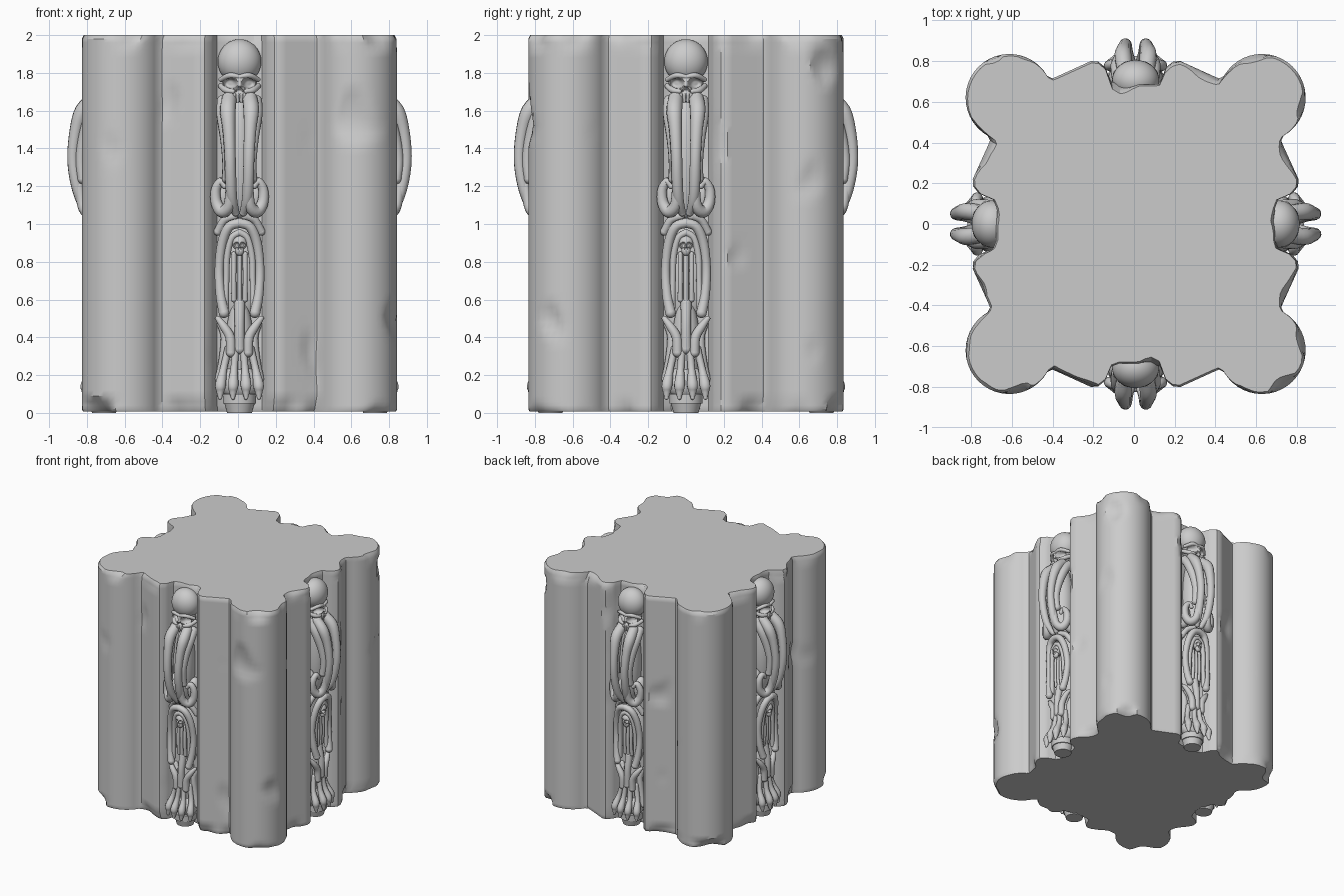
import bpy, bmesh, math
from mathutils import Vector, Matrix, noise

cube = bpy.data.objects.get("Cube")
if cube:
    bpy.data.objects.remove(cube)

GREY = (0.6, 0.6, 0.6, 1)
stone = bpy.data.materials.new("grey stone")
stone.use_nodes = True
stone.diffuse_color = GREY
stone.node_tree.nodes["Principled BSDF"].inputs["Base Color"].default_value = GREY
CENTRE_X = 0.008


def add_mesh(name, bm, angle):
    mesh = bpy.data.meshes.new(name)
    bm.to_mesh(mesh)
    bm.free()
    mesh.materials.append(stone)
    mesh.polygons.foreach_set("use_smooth", [True] * len(mesh.polygons))
    mesh.set_sharp_from_angle(angle=math.radians(angle))
    return mesh


def add_object(name, mesh):
    obj = bpy.data.objects.new(name, mesh)
    bpy.context.scene.collection.objects.link(obj)
    return obj


def bridge(bm, low, high):
    for i in range(len(low)):
        j = (i + 1) % len(low)
        bm.faces.new((low[i], low[j], high[j], high[i]))


def blob(bm, pos, size, mirror=False, detail=4):
    for side in ((1, -1) if mirror else (1,)):
        place = Matrix.Translation((pos[0] * side, pos[1], pos[2]))
        bmesh.ops.create_icosphere(bm, subdivisions=detail, radius=1,
                                   matrix=place @ Matrix.Diagonal((*size, 1)))


def strand(bm, points, mirror=True, segments=12, steps=4):
    """Smooth tapered tube with round ends through (x, y, z, radius) points."""
    for side in ((1, -1) if mirror else (1,)):
        pts = [Vector((p[0] * side, *p[1:])) for p in points]
        pts = [pts[0]] + pts + [pts[-1]]
        path = [pts[0]]
        for a, b, c, d in zip(pts, pts[1:], pts[2:], pts[3:]):
            for t in (k / steps for k in range(1, steps + 1)):
                path.append(0.5 * (2 * b + (c - a) * t + (2 * a - 5 * b + 4 * c - d) * t ** 2
                                   + (3 * b - a - 3 * c + d) * t ** 3))
        normal, previous = Vector((0.3, -1, 0.2)), None
        for k, p in enumerate(path):
            along = (path[min(k + 1, len(path) - 1)] - path[max(k - 1, 0)]).to_3d().normalized()
            normal = (normal - along * normal.dot(along)).normalized()
            across = along.cross(normal)
            ring = []
            for s in range(segments):
                ang = math.tau * s / segments
                ring.append(bm.verts.new(p.to_3d() + p.w * (normal * math.cos(ang) + across * math.sin(ang))))
            if previous:
                bridge(bm, previous, ring)
            previous = ring
        for end in (path[0], path[-1]):
            blob(bm, end[:3], (end.w,) * 3, detail=3)


def press(bm, pos, size, depth):
    """Push a rounded hollow back into the surface."""
    for v in bm.verts:
        d = sum(((v.co[k] - pos[k]) / size[k]) ** 2 for k in (0, 2))
        if d < 1 and v.co.y < -.7:
            v.co.y += depth * (1 - d ** 2)


def carve(name, bm):
    """Set one copy of the carving on each face, without the back buried in the pillar."""
    buried = [f for f in bm.faces if f.calc_center_median().y > -0.65]
    bmesh.ops.delete(bm, geom=buried, context='FACES')
    mesh = add_mesh(name, bm, 50)
    for i, face in enumerate(("front", "right", "back", "left")):
        obj = add_object(f"{face}_{name}", mesh)
        obj.rotation_euler.z = i * math.pi / 2
        obj.location.x = CENTRE_X


# Pillar outline: one niche face plus one round corner, turned four times
half = [(.08, -.685), (.12, -.7), (.15, -.77), (.185, -.798), (.22, -.8), (.385, -.725), (.41, -.715)]
side = [Vector((-x, y)) for x, y in reversed(half)] + [Vector(p) for p in half]
quarter = []
for a, b in zip(side, side[1:]):
    n = max(1, round((b - a).length / 0.03))
    quarter += [a.lerp(b, i / n) for i in range(n)]
quarter.append(side[-1])
for i in range(25):
    ang = math.radians(210 + 210 * i / 24)
    quarter.append(Vector((0.62 + 0.215 * math.cos(ang), -0.62 + 0.215 * math.sin(ang))))
outline = [Matrix.Rotation(k * math.pi / 2, 2) @ p for k in range(4) for p in quarter]

# Worn pillar body: stacked rings, chipped at the rims and dented here and there
heights = [0.008, .02, .04, .06, .09] + [.12 + .04 * i for i in range(45)] + [1.91, 1.94, 1.96, 1.98, 2]
bm = bmesh.new()
rings = []
for z in sorted(heights):
    ring = []
    for p in outline:
        rim = min(z, 2 - z)
        chip = max(0, noise.noise(Vector((p.x * 6, p.y * 6, z * 3)))) * 0.1
        inset = chip * max(0, 1 - rim / 0.09) + 0.012 * max(0, 1 - rim / 0.02)
        dent = noise.noise(Vector((p.x * 4 + 7, p.y * 4, z * 3)))
        inset += max(0, dent - 0.5) * 0.1
        q = p * (1 - inset)
        ring.append(bm.verts.new((q.x + CENTRE_X, q.y, z)))
    rings.append(ring)
for low, high in zip(rings, rings[1:]):
    bridge(bm, low, high)
bm.faces.new(rings[-1])
bm.faces.new(rings[0][::-1])
add_object("pillar_body", add_mesh("pillar_body", bm, 32))

# Skull at the head of each niche
bm = bmesh.new()
blob(bm, (0, -.705, 1.86), (.115, .1, .118), detail=5)
blob(bm, (0, -.725, 1.75), (.092, .075, .075), detail=5)
press(bm, (.048, 0, 1.745), (.036, 1, .03), .05)
press(bm, (-.048, 0, 1.745), (.036, 1, .03), .05)
press(bm, (0, 0, 1.708), (.015, 1, .02), .025)
blob(bm, (0, -.74, 1.68), (.055, .05, .035))
strand(bm, [(0, -.787, 1.778, .012), (.05, -.782, 1.787, .015), (.098, -.74, 1.765, .013)])
strand(bm, [(.035, -.785, 1.702, .012), (.07, -.765, 1.708, .017), (.098, -.72, 1.73, .015)])
strand(bm, [(0, -.786, 1.77, .012), (0, -.798, 1.735, .011)], False)
for x in (.009, .027, .043):
    strand(bm, [(x, -.785, 1.685, .009), (x, -.78, 1.65, .008)])
carve("skull", bm)

# Paired bowed bones with curled feet
bm = bmesh.new()
blob(bm, (0, -.71, 1.36), (.075, .085, .33))
strand(bm, [(.055, -.77, 1.66, .04), (.062, -.83, 1.6, .042), (.056, -.865, 1.5, .034),
            (.05, -.882, 1.36, .03), (.047, -.87, 1.24, .03), (.04, -.84, 1.13, .028), (.02, -.8, 1.06, .02)])
strand(bm, [(.085, -.73, 1.65, .035), (.085, -.78, 1.58, .038), (.07, -.82, 1.46, .034),
            (.062, -.84, 1.34, .03), (.065, -.83, 1.24, .028)])
strand(bm, [(.05, -.85, 1.2, .024), (.055, -.83, 1.1, .03), (.09, -.8, 1.065, .034),
            (.122, -.78, 1.11, .03), (.126, -.78, 1.18, .026), (.1, -.79, 1.225, .022), (.078, -.8, 1.2, .016)])
blob(bm, (.085, -.71, 1.15), (.05, .06, .1), True)
carve("bowed_bones", bm)

# Hooded arch sheltering a small robed figure
bm = bmesh.new()
blob(bm, (0, -.69, .76), (.11, .05, .28))
strand(bm, [(0, -.8, 1.005, .026), (.055, -.795, .985, .026), (.092, -.775, .9, .026),
            (.108, -.76, .76, .024), (.1, -.77, .62, .026), (.082, -.785, .53, .028)])
strand(bm, [(0, -.785, .955, .018), (.042, -.78, .925, .018), (.066, -.77, .83, .018),
            (.07, -.765, .7, .016), (.075, -.765, .56, .02)])
strand(bm, [(.03, -.77, 1.04, .022), (.08, -.75, 1.02, .022), (.115, -.73, .96, .022)])
strand(bm, [(0, -.76, .84, .014), (0, -.765, .7, .013), (0, -.755, .57, .015)], False)
strand(bm, [(.03, -.76, .84, .014), (.03, -.765, .7, .013), (.03, -.755, .6, .015)])
carve("hooded_arch", bm)

# Tiny skull of the robed figure
bm = bmesh.new()
blob(bm, (0, -.775, .9), (.04, .035, .042))
for x in (-.016, .016):
    press(bm, (x, 0, .89), (.013, 1, .012), .022)
blob(bm, (0, -.785, .86), (.024, .02, .028))
press(bm, (0, 0, .868), (.007, 1, .01), .012)
carve("small_skull", bm)

# Sinewy leg spreading into a clawed foot
bm = bmesh.new()
blob(bm, (0, -.7, .34), (.075, .07, .27))
blob(bm, (0, -.72, .16), (.11, .07, .09))
strand(bm, [(0, -.745, .58, .03), (0, -.77, .46, .026), (0, -.765, .34, .03)], False)
strand(bm, [(.115, -.75, .5, .014), (.085, -.765, .46, .022), (.05, -.77, .4, .026), (.045, -.77, .32, .026)])
strand(bm, [(.1, -.7, .47, .02), (.075, -.71, .4, .025), (.085, -.71, .28, .026), (.105, -.71, .18, .026)])
for x in (.034, .1):
    y = 0.35 * (x - .034)
    strand(bm, [(x * .6, -.765 + y, .34, .02), (x * .85, -.78 + y, .23, .02), (x, -.812 + y, .15, .029),
                (x * 1.02, -.815 + y, .115, .022), (x * 1.03, -.82 + y, .08, .011)])
carve("clawed_foot", bm)

# Small tapered plinth under each foot
bm = bmesh.new()
for low, high, r1, r2 in ((0, .05, .066, .08), (.05, .1, .088, .088)):
    bmesh.ops.create_cone(bm, cap_ends=True, segments=32, radius1=r1, radius2=r2, depth=high - low,
                          matrix=Matrix.Translation((0, -.715, (low + high) / 2)))
carve("plinth", bm)
